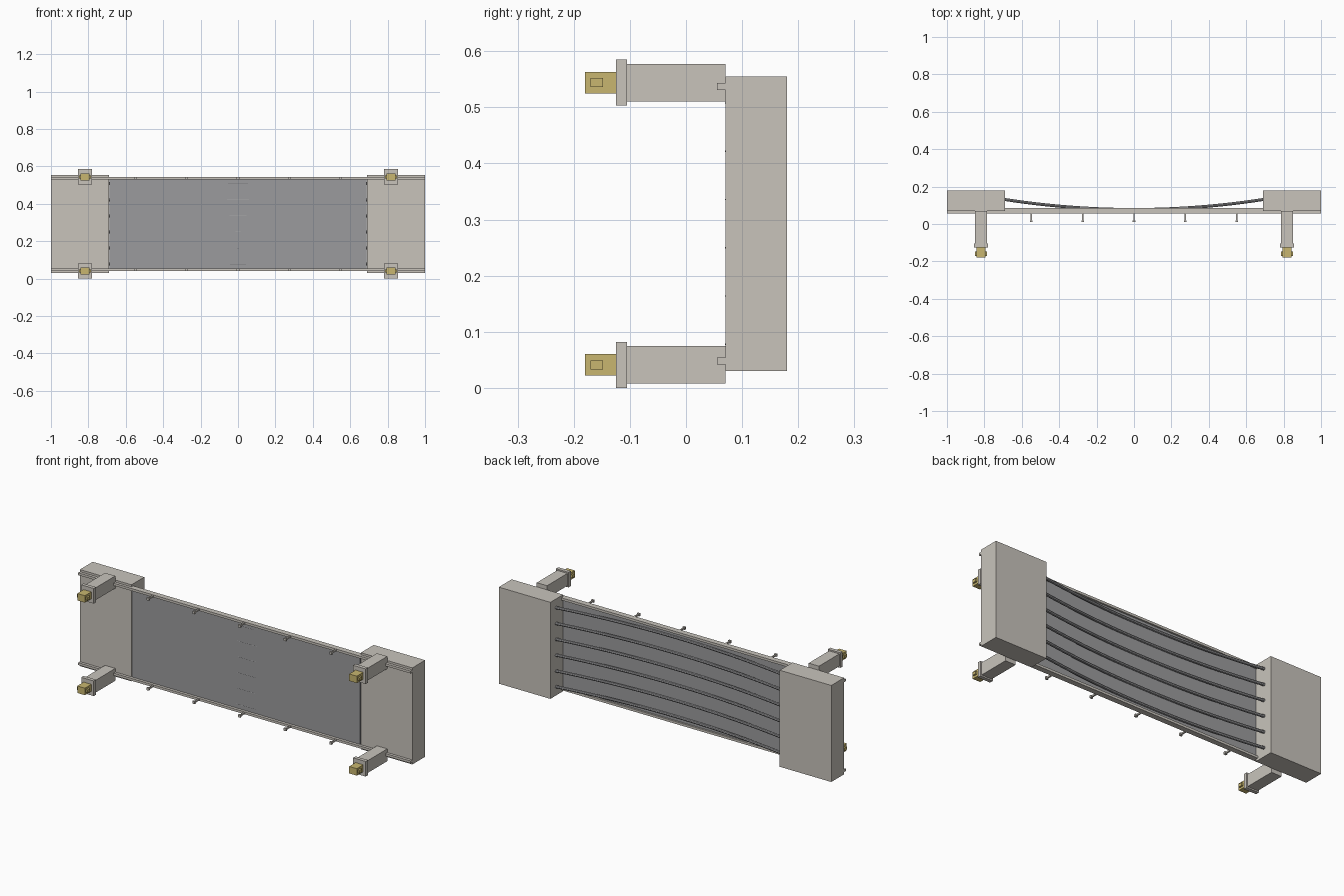
import bpy
import bmesh
from mathutils import Matrix, Vector

default_cube = bpy.data.objects.get("Cube")
if default_cube:
    bpy.data.objects.remove(default_cube, do_unlink=True)


def material(name, color):
    m = bpy.data.materials.new(name)
    m.use_nodes = True
    m.diffuse_color = color
    m.node_tree.nodes["Principled BSDF"].inputs["Base Color"].default_value = color
    return m


BEIGE = material("warm beige", (0.58, 0.55, 0.50, 1))
GREY = material("mid grey", (0.33, 0.33, 0.34, 1))
BRASS = material("brass", (0.58, 0.47, 0.16, 1))


def boxes(name, mat, *parts):
    """One object from boxes, each given as (x, y, z) ranges."""
    bm = bmesh.new()
    for ranges in parts:
        size = Vector([b - a for a, b in ranges])
        mid = Vector([(a + b) / 2 for a, b in ranges])
        bmesh.ops.create_cube(bm, size=1, matrix=Matrix.LocRotScale(mid, None, size))
    mesh = bpy.data.meshes.new(name)
    bm.to_mesh(mesh)
    bm.free()
    mesh.materials.append(mat)
    ob = bpy.data.objects.new(name, mesh)
    bpy.context.collection.objects.link(ob)


def around(c, half):
    return (c - half, c + half)


MID_Z = 0.2925
RAIL_Z = 0.2445     # rail distance from the middle height
ARM_Z = 0.2515      # arm distance from the middle height

# Flat panel between the end blocks
boxes("panel", GREY, ((-0.686, 0.686), (0.07, 0.076), around(MID_Z, 0.244)))

# End blocks
for side, label in ((1, "left"), (-1, "right")):
    boxes(label + "_end_block", BEIGE,
          (around(side * 0.845, 0.155), (0.07, 0.18), around(MID_Z, 0.2625)))

for v, level in ((1, "upper"), (-1, "lower")):
    # Long rails with small headed pegs
    rz = MID_Z + v * RAIL_Z
    boxes(level + "_rail", BEIGE, ((-1, 1), (0.055, 0.085), around(rz, 0.0065)))
    for i in range(-2, 3):
        x = i * 0.275
        boxes(level + "_peg", BEIGE,
              (around(x, 0.004), (0.018, 0.056), around(rz, 0.004)),
              (around(x, 0.007), (0.01, 0.02), around(rz, 0.007)))

    # Arms with flange, brass tip and cross pin
    az = MID_Z + v * ARM_Z
    for side, label in ((1, "left"), (-1, "right")):
        x = side * 0.818
        name = level + "_" + label
        boxes(name + "_arm", BEIGE,
              (around(x, 0.031), (-0.106, 0.07), around(az, 0.0335)),
              (around(x, 0.0375), (-0.125, -0.105), around(az, 0.041)))
        boxes(name + "_tip", BRASS,
              (around(x, 0.023), (-0.18, -0.125), around(az, 0.019)),
              (around(x, 0.032), (-0.17, -0.148), around(az, 0.008)))

# Six bowed rods behind the panel
for i in range(6):
    curve = bpy.data.curves.new("bowed_rod", "CURVE")
    curve.dimensions = "3D"
    curve.bevel_depth = 0.008
    curve.bevel_resolution = 2
    curve.use_fill_caps = True
    spline = curve.splines.new("POLY")
    steps = 32
    spline.points.add(steps)
    z = MID_Z + (i - 2.5) * 0.086
    for k, p in enumerate(spline.points):
        t = 2 * k / steps - 1
        p.co = (0.7 * t, 0.0775 + 0.055 * t * t, z, 1)
    curve.materials.append(GREY)
    rod = bpy.data.objects.new("bowed_rod", curve)
    bpy.context.collection.objects.link(rod)
    bpy.ops.object.select_all(action="DESELECT")
    rod.select_set(True)
    bpy.context.view_layer.objects.active = rod
    bpy.ops.object.convert(target="MESH")
    bpy.ops.object.shade_smooth_by_angle()
